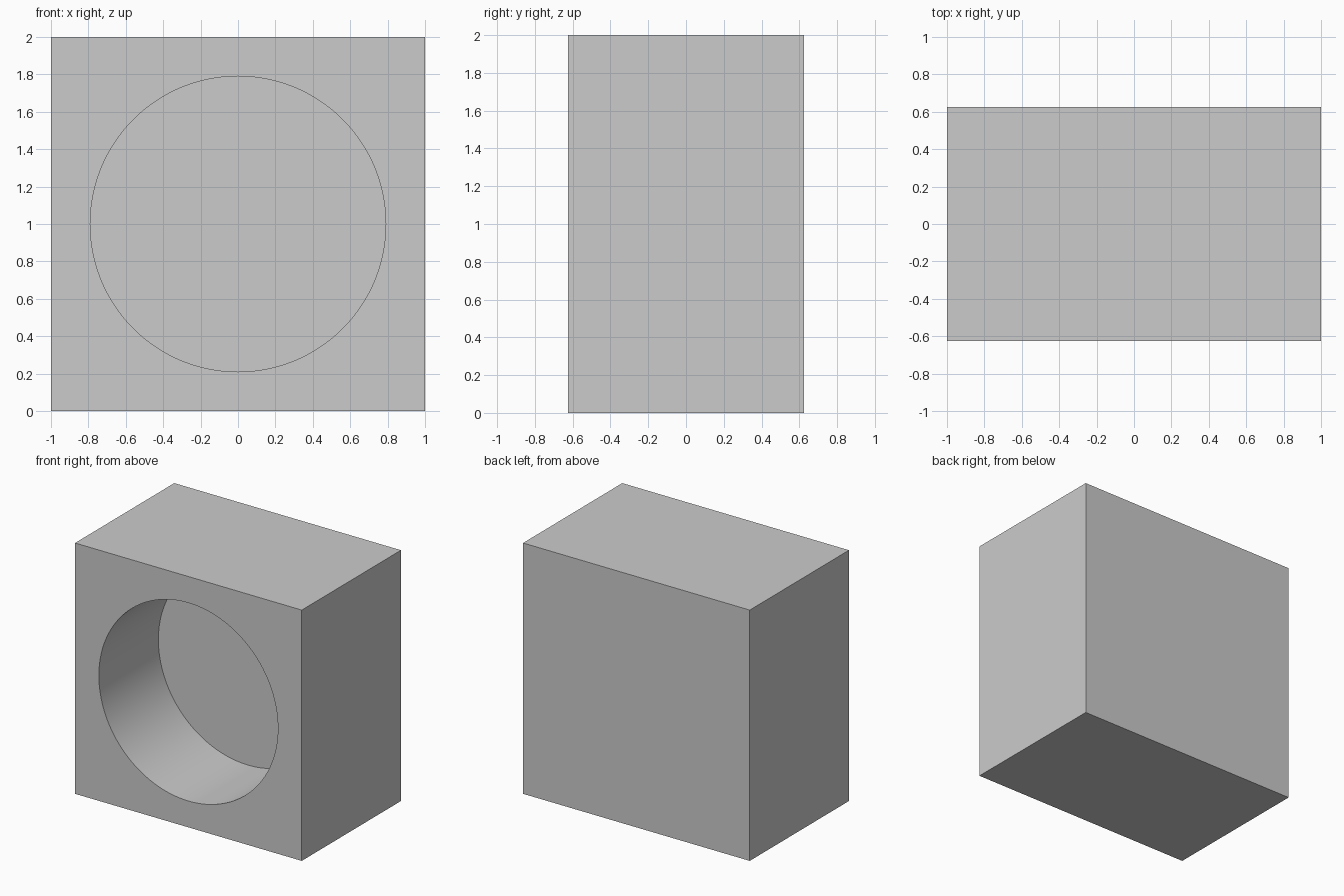
import bpy
import math

if "Cube" in bpy.data.objects:
    bpy.data.objects.remove(bpy.data.objects["Cube"])

WIDTH, DEPTH, HEIGHT = 2.0, 1.25, 2.0
RADIUS, RECESS = 0.79, 0.75
FRONT = -DEPTH / 2

# Solid block
bpy.ops.mesh.primitive_cube_add(size=1, location=(0, 0, HEIGHT / 2))
block = bpy.context.object
block.name = "recessed_block"
block.scale = (WIDTH, DEPTH, HEIGHT)
bpy.ops.object.transform_apply(location=False, rotation=False, scale=True)

# Cutter for the blind round recess, overshooting the front face
over = 0.2
bpy.ops.mesh.primitive_cylinder_add(
    vertices=128, radius=RADIUS, depth=RECESS + over,
    location=(0, FRONT + (RECESS - over) / 2, HEIGHT / 2),
    rotation=(math.pi / 2, 0, 0))
cutter = bpy.context.object
cutter.name = "recess_cutter"
cutter.hide_render = True

# Cut the recess, then drop the cutter
mod = block.modifiers.new("recess", 'BOOLEAN')
mod.operation = 'DIFFERENCE'
mod.solver = 'EXACT'
mod.object = cutter
bpy.ops.object.select_all(action='DESELECT')
block.select_set(True)
bpy.context.view_layer.objects.active = block
bpy.ops.object.modifier_apply(modifier=mod.name)
bpy.data.objects.remove(cutter, do_unlink=True)

# Smooth recess wall, crisp edges elsewhere
bpy.ops.object.shade_smooth_by_angle(angle=math.radians(30))
